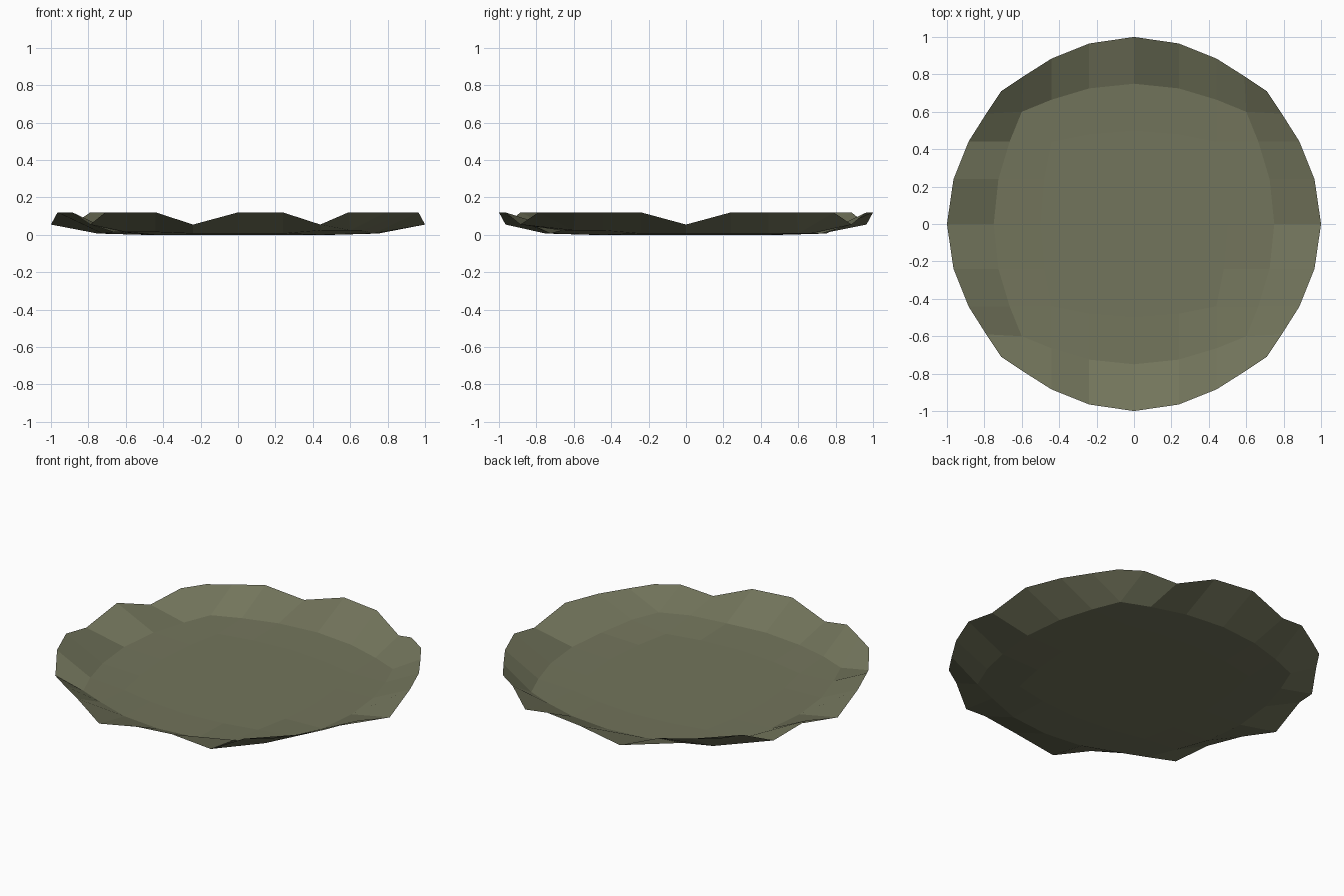
import bpy, bmesh, math

cube = bpy.data.objects.get("Cube")
if cube:
    bpy.data.objects.remove(cube, do_unlink=True)

# Plan of one eighth of the dish: ring -> (outward, sideways) points
PLAN = {
    0: [(0, 0)],
    1: [(.25, 0), (.24, .24)],
    2: [(.5, 0), (.48, .24), (.44, .44)],
    3: [(.75, 0), (.725, .24), (.665, .44), (.6, .6)],
    4: [(1, 0), (.965, .24), (.885, .44), (.79, .59), (.71, .71)],
}
SIZE = 4
RIM_HIGH, RIM_LOW = .12, .055
# Notches in the wavy rim, as angles in degrees
NOTCHES = [0, 64, 104, 153, 180, 217, 256, 296]


def plan_point(i, j):
    """Bend a square grid point onto concentric round rings."""
    a, b = abs(i), abs(j)
    out, side = PLAN[max(a, b)][min(a, b)]
    x, y = (out, side) if a >= b else (side, out)
    return math.copysign(x, i), math.copysign(y, j)


def height(i, j, x, y):
    ring = max(abs(i), abs(j))
    if ring == SIZE:
        angle = math.degrees(math.atan2(y, x)) % 360
        notch = any(abs((angle - n + 180) % 360 - 180) < 3 for n in NOTCHES)
        return RIM_LOW if notch else RIM_HIGH
    if ring == SIZE - 1:
        # The floor lifts a little at its edge, most at the front
        if y < -.3 and abs(x) > .3:
            return .024 if x > 0 else .015
        return .007
    return 0


# Dish: a bent grid with a floor and a wavy raised rim
bm = bmesh.new()
span = range(-SIZE, SIZE + 1)
grid = {}
for i in span:
    for j in span:
        x, y = plan_point(i, j)
        grid[i, j] = bm.verts.new((x, y, height(i, j, x, y)))
for i in span[:-1]:
    for j in span[:-1]:
        bm.faces.new([grid[i, j], grid[i + 1, j],
                      grid[i + 1, j + 1], grid[i, j + 1]])
mesh = bpy.data.meshes.new("dish")
bm.to_mesh(mesh)
bm.free()
dish = bpy.data.objects.new("dish", mesh)
bpy.context.collection.objects.link(dish)

# Olive grey material
olive = bpy.data.materials.new("olive_grey")
olive.use_nodes = True
colour = (.17, .177, .106, 1)
olive.diffuse_color = colour
olive.node_tree.nodes["Principled BSDF"].inputs["Base Color"].default_value = colour
mesh.materials.append(olive)
